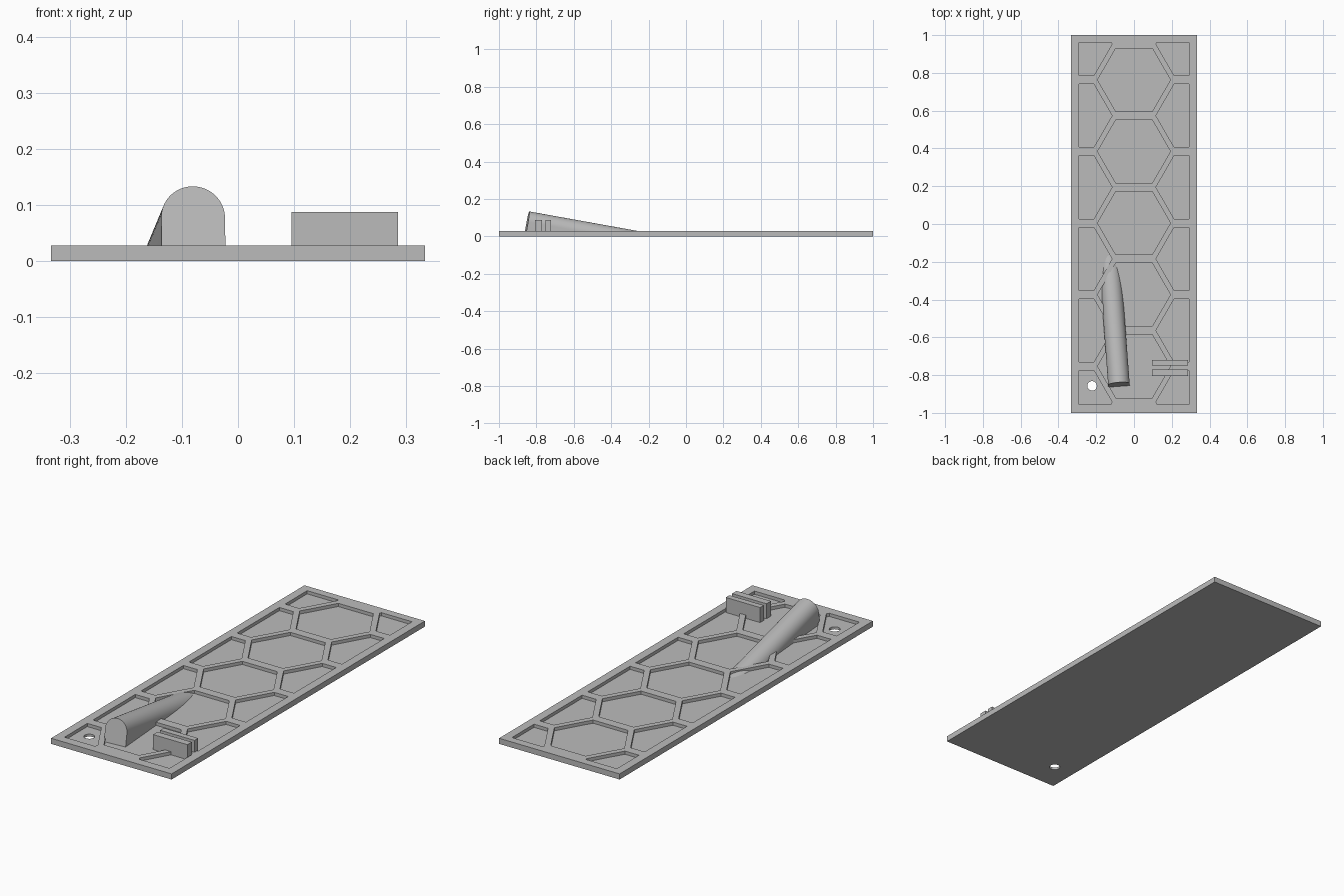
import bpy, bmesh, math
from mathutils import Matrix, Vector

if "Cube" in bpy.data.objects:
    bpy.data.objects.remove(bpy.data.objects["Cube"], do_unlink=True)

grey = bpy.data.materials.new("plain grey")
grey.use_nodes = True
COLOUR = (0.5, 0.5, 0.5, 1)
grey.diffuse_color = COLOUR
grey.node_tree.nodes["Principled BSDF"].inputs["Base Color"].default_value = COLOUR

PLATE_TOP, FLOOR = 0.028, 0.012
HALF_X, HALF_Y = 0.333, 1.0


def finish(bm, name, matrix=Matrix()):
    bmesh.ops.recalc_face_normals(bm, faces=bm.faces)
    mesh = bpy.data.meshes.new(name)
    bm.to_mesh(mesh)
    bm.free()
    mesh.transform(matrix)
    mesh.materials.append(grey)
    obj = bpy.data.objects.new(name, mesh)
    bpy.context.collection.objects.link(obj)
    return obj


def extrude_up(bm, height):
    ret = bmesh.ops.extrude_face_region(bm, geom=bm.faces[:])
    verts = [g for g in ret["geom"] if isinstance(g, bmesh.types.BMVert)]
    bmesh.ops.translate(bm, verts=verts, vec=(0, 0, height))


def prism(name, points, height, matrix=Matrix()):
    bm = bmesh.new()
    bm.faces.new([bm.verts.new((x, y, 0)) for x, y in points])
    extrude_up(bm, height)
    return finish(bm, name, matrix)


def box(name, x0, x1, y0, y1, z0, z1):
    return prism(name, [(x0, y0), (x1, y0), (x1, y1), (x0, y1)], z1 - z0,
                 Matrix.Translation((0, 0, z0)))


def circle(radius, count, start=0, sweep=math.tau):
    return [(radius * math.cos(start + sweep * i / count),
             radius * math.sin(start + sweep * i / count)) for i in range(count)]


def boolean(obj, cutter, operation="DIFFERENCE"):
    mod = obj.modifiers.new("cut", "BOOLEAN")
    mod.operation, mod.object, mod.solver = operation, cutter, "EXACT"
    bpy.ops.object.select_all(action="DESELECT")
    bpy.context.view_layer.objects.active = obj
    obj.select_set(True)
    bpy.ops.object.modifier_apply(modifier=mod.name)
    bpy.data.objects.remove(cutter, do_unlink=True)


def pocket_cutter():
    """Hexagon pattern trimmed to the plate's border."""
    bm = bmesh.new()
    pitch, column = 0.379, 0.309
    for c in (-1, 0, 1):
        rows = range(-2, 3) if c == 0 else [r + 0.5 for r in range(-3, 3)]
        for r in rows:
            bm.faces.new([bm.verts.new((c * column + x, 0.005 + r * pitch + y, FLOOR))
                          for x, y in circle(0.193, 6)])
    for normal, edge in (((1, 0, 0), 0.29), ((-1, 0, 0), 0.29),
                         ((0, 1, 0), 0.96), ((0, -1, 0), 0.955)):
        bmesh.ops.bisect_plane(bm, geom=bm.verts[:] + bm.edges[:] + bm.faces[:],
                               plane_co=Vector(normal) * edge, plane_no=normal,
                               clear_outer=True)
    extrude_up(bm, 0.1)
    return finish(bm, "pocket_cutter")


# Holder axis: runs back and down, turned slightly to the right
axis = Vector((-0.075, 1, -0.18)).normalized()
side = axis.cross(Vector((0, 0, 1))).normalized()
up = side.cross(axis)
holder_frame = Matrix.Translation((-0.08, -0.848, 0.077)) @ Matrix(
    (side, up, axis)).transposed().to_4x4()


def bore():
    shift = Matrix.Translation((0, 0, -0.1))
    return prism("bore_cutter", circle(0.0245, 32), 1.0, holder_frame @ shift)


# Base plate with pockets, hanging hole and bore exit
plate = box("base_plate", -HALF_X, HALF_X, -HALF_Y, HALF_Y, 0, PLATE_TOP)
boolean(plate, pocket_cutter())
boolean(plate, prism("hole_cutter", circle(0.025, 32), 0.2,
                     Matrix.Translation((-0.222, -0.857, -0.1))))
boolean(plate, bore())

# Sloping arched holder, trimmed at the pocket floor
R = 0.057
arch = circle(R, 32, 0, math.pi) + [(-R, 0), (-R, -0.14), (R, -0.14)]
holder = prism("sloping_holder", arch, 0.8, holder_frame)
boolean(holder, box("trim_box", -1, 1, -2, 2, FLOOR - 0.002, 1), "INTERSECT")
boolean(holder, bore())

# Two upright clip slats
for name, y0, y1 in (("front_slat", -0.806, -0.771), ("back_slat", -0.75, -0.721)):
    box(name, 0.095, 0.285, y0, y1, FLOOR - 0.002, 0.087)

# Smooth round surfaces, keep edges sharp
for obj in (plate, holder):
    bpy.ops.object.select_all(action="DESELECT")
    bpy.context.view_layer.objects.active = obj
    obj.select_set(True)
    bpy.ops.object.shade_smooth_by_angle(angle=math.radians(30))
